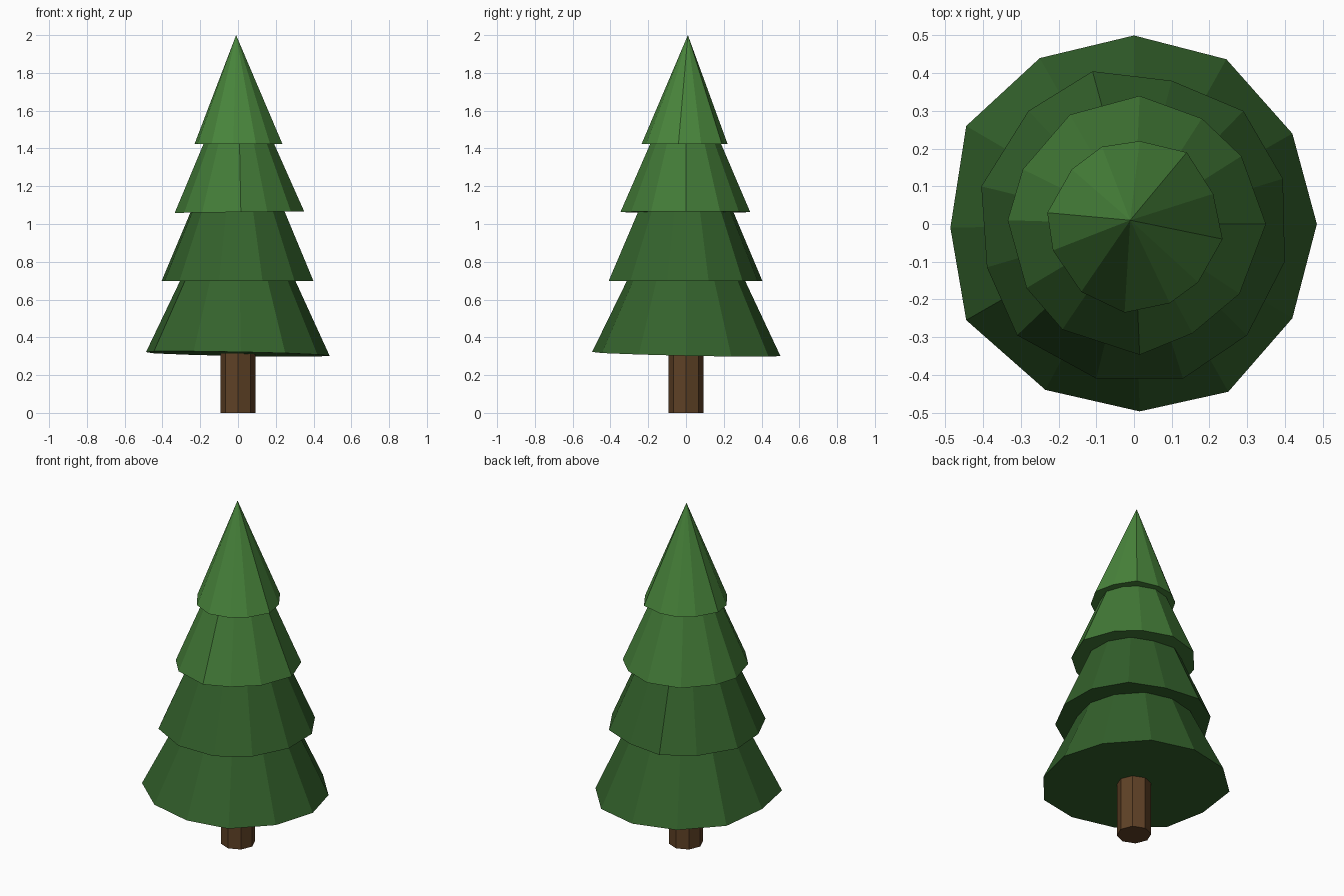
import bpy, bmesh, math

if "Cube" in bpy.data.objects:
    bpy.data.objects.remove(bpy.data.objects["Cube"])


def material(name, color):
    m = bpy.data.materials.new(name)
    m.diffuse_color = (*color, 1)
    m.use_nodes = True
    m.node_tree.nodes["Principled BSDF"].inputs["Base Color"].default_value = m.diffuse_color
    return m


def add_object(name, bm, mat):
    bmesh.ops.recalc_face_normals(bm, faces=bm.faces[:])
    me = bpy.data.meshes.new(name)
    bm.to_mesh(me)
    bm.free()
    me.materials.append(mat)
    ob = bpy.data.objects.new(name, me)
    bpy.context.collection.objects.link(ob)


def tier(name, rim, z, tilt, top_z, top_scale, mat):
    """Closed skirt from an irregular rim, narrowing to a cap or to a point."""
    bm = bmesh.new()
    low = [bm.verts.new((x, y, z + tilt[0] * x + tilt[1] * y)) for x, y in rim]
    bm.faces.new(low)
    n = len(low)
    if top_scale:
        top = [bm.verts.new((x * top_scale, y * top_scale, top_z)) for x, y in rim]
        bm.faces.new(top)
        for i in range(n):
            j = (i + 1) % n
            bm.faces.new((low[i], low[j], top[j], top[i]))
    else:
        tip = bm.verts.new((-0.01, 0.01, top_z))
        for i in range(n):
            bm.faces.new((low[i], low[(i + 1) % n], tip))
    add_object(name, bm, mat)


dark = material("dark_needles", (0.034, 0.122, 0.025))
mid = material("mid_needles", (0.055, 0.195, 0.038))
light = material("light_needles", (0.067, 0.238, 0.045))
bark = material("bark", (0.114, 0.053, 0.019))

# Trunk
bm = bmesh.new()
ring = [(0.092 * math.cos(i * math.pi / 4), 0.092 * math.sin(i * math.pi / 4)) for i in range(8)]
base = bm.faces.new([bm.verts.new((x, y, 0)) for x, y in ring])
ext = bmesh.ops.extrude_face_region(bm, geom=[base], use_keep_orig=True)
for v in ext["geom"]:
    if isinstance(v, bmesh.types.BMVert):
        v.co.z = 0.4
add_object("trunk", bm, bark)

# Branch tiers, hand-shaped twelve-sided rims
tier("bottom_branches",
     [(0, .5), (.245, .437), (.42, .24), (.485, 0), (.42, -.25), (.25, -.445),
      (.015, -.497), (-.235, -.44), (-.445, -.255), (-.487, -.01), (-.445, .26), (-.25, .44)],
     0.312, (-0.02, -0.022), 0.78, 0.55, dark)
tier("lower_branches",
     [(-.11, .405), (.1, .38), (.29, .3), (.395, .12), (.4, -.1), (.3, -.295),
      (.13, -.41), (-.1, -.41), (-.31, -.295), (-.39, -.115), (-.405, .1), (-.28, .3)],
     0.697, (0, 0), 1.14, 0.54, dark)
tier("upper_branches",
     [(.015, .34), (.18, .28), (.285, .18), (.35, 0), (.28, -.185), (.155, -.29),
      (.015, -.347), (-.19, -.28), (-.285, -.17), (-.335, .01), (-.295, .145), (-.17, .29)],
     1.063, (0.012, 0), 1.5, 0.45, mid)
tier("top_branches",
     [(.015, .22), (.14, .19), (.21, .08), (.235, -.04), (.17, -.155), (.095, -.21),
      (-.025, -.235), (-.14, -.18), (-.215, -.07), (-.23, .03), (-.165, .145), (-.085, .205)],
     1.424, (0, 0), 2.0, 0, light)
